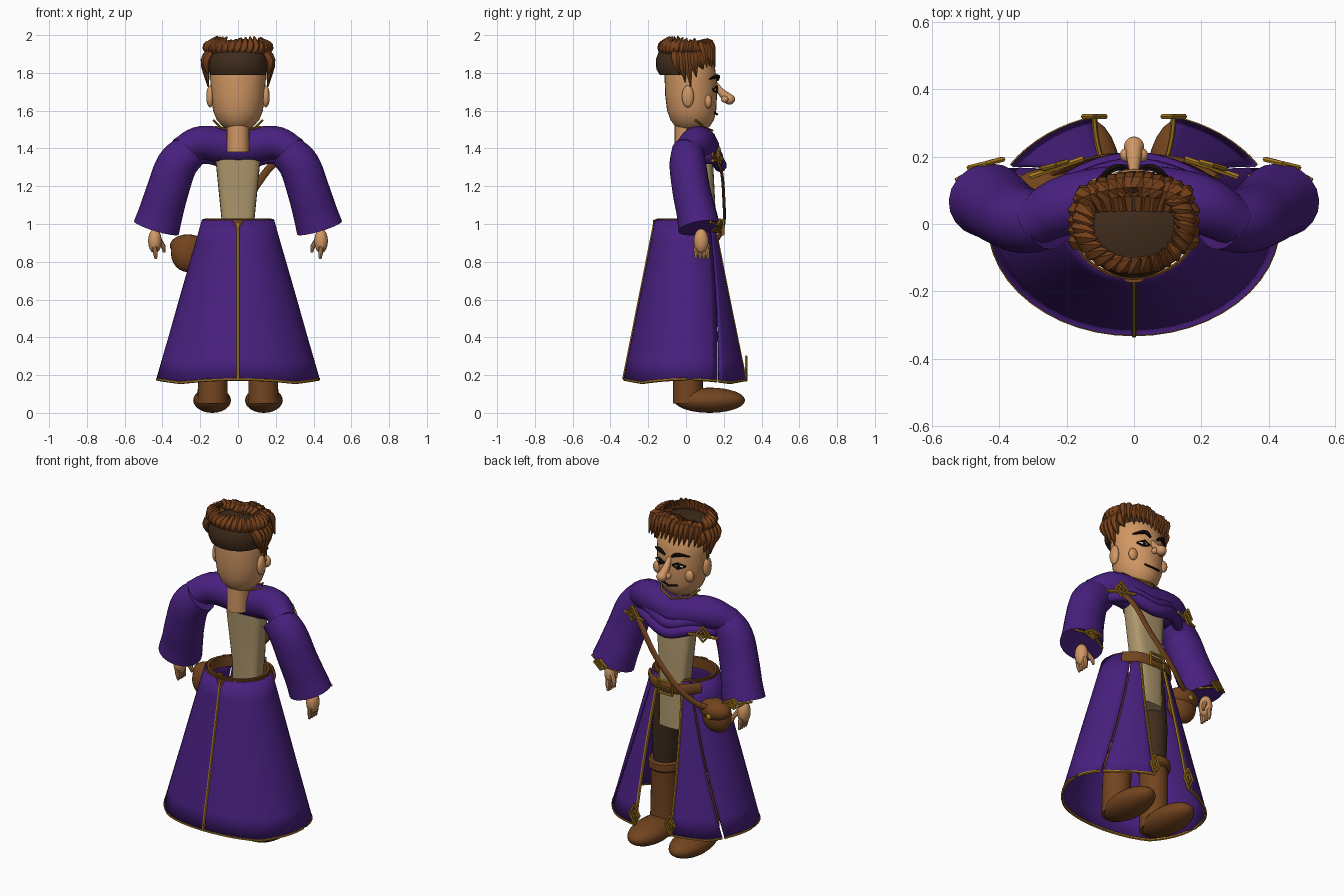
import bpy, bmesh, random
from math import sin, cos, pi, radians
from mathutils import Vector as V

if "Cube" in bpy.data.objects:
    bpy.data.objects.remove(bpy.data.objects["Cube"])

random.seed(4)

def material(name, r, g, b):
    m = bpy.data.materials.new(name)
    m.diffuse_color = tuple((c / 255) ** 2.2 for c in (r, g, b)) + (1,)
    m.use_nodes = True
    m.node_tree.nodes["Principled BSDF"].inputs["Base Color"].default_value = m.diffuse_color
    return m

PURPLE = material("purple cloth", 74, 37, 126)
GOLD = material("gold trim", 168, 124, 38)
TAN = material("tan linen", 172, 150, 108)
SKIN = material("skin", 208, 150, 100)
LEATHER = material("brown leather", 114, 70, 36)
HAIR = material("brown hair", 116, 66, 32)
DARK = material("dark brown", 66, 48, 34)
BLACK = material("black", 28, 22, 20)
WHITE = material("eye white", 215, 205, 190)

def mesh(name, verts, faces, mat):
    me = bpy.data.meshes.new(name)
    me.from_pydata([tuple(v) for v in verts], [], faces)
    bm = bmesh.new()
    bm.from_mesh(me)
    bmesh.ops.recalc_face_normals(bm, faces=bm.faces)
    bm.to_mesh(me)
    bm.free()
    me.materials.append(mat)
    ob = bpy.data.objects.new(name, me)
    bpy.context.collection.objects.link(ob)
    return ob

def loft(name, rings, mat):
    """Skin equal closed rings and cap both ends."""
    n = len(rings[0])
    verts = [p for r in rings for p in r]
    faces = [(i*n+j, i*n+(j+1) % n, (i+1)*n+(j+1) % n, (i+1)*n+j)
             for i in range(len(rings)-1) for j in range(n)]
    faces += [tuple(range(n))[::-1], tuple(range(len(verts)-n, len(verts)))]
    return mesh(name, verts, faces, mat)

def stack(name, rows, mat, n=24, power=1.0):
    """Rows of (z, centre x, centre y, radius x, radius y)."""
    def sp(v):
        return abs(v) ** power * (1 if v > 0 else -1)
    return loft(name, [[(cx + rx*sp(cos(2*pi*k/n)), cy + ry*sp(sin(2*pi*k/n)), z)
                        for k in range(n)] for z, cx, cy, rx, ry in rows], mat)

def smooth(pts, n=5):
    """Catmull-Rom through points of (x, y, z, radius)."""
    p = [V(q) for q in pts]
    p = [p[0]*2 - p[1]] + p + [p[-1]*2 - p[-2]]
    out = []
    for i in range(1, len(p)-2):
        a, b, c, d = p[i-1:i+3]
        for k in range(n):
            t = k / n
            out.append(0.5*(2*b + (c-a)*t + (2*a-5*b+4*c-d)*t*t + (3*b-a-3*c+d)*t**3))
    return out + [p[-2]]

def tube(name, pts, mat, sides=8, flat=1.0, ref=(0, 1, 0)):
    """Sweep along (x, y, z, radius); flat scales the thickness along ref."""
    c = [V(p[:3]) for p in pts]
    rings = []
    for i, p in enumerate(c):
        t = (c[min(i+1, len(c)-1)] - c[max(i-1, 0)]).normalized()
        u = t.cross(V(ref))
        u = u.normalized() if u.length > 1e-3 else t.orthogonal().normalized()
        w = u.cross(t)
        r = pts[i][3]
        rings.append([p + u*r*cos(2*pi*k/sides) + w*r*flat*sin(2*pi*k/sides) for k in range(sides)])
    return loft(name, rings, mat)

def wire(name, pts, r=0.007, mat=GOLD):
    return tube(name, [tuple(p)[:3] + (r,) for p in pts], mat, 6)

def ball(name, loc, size, mat, seg=20):
    x, y, z = loc
    return stack(name, [(z + size[2]*sin(a), x, y, size[0]*cos(a), size[1]*cos(a))
                        for a in [radians(-89 + 178*i/12) for i in range(13)]], mat, seg)

def diamond(name, c, w, h, slope=0.0):
    """Upright lozenge outline with a small lozenge inside."""
    for k, part in ((1, "_rim"), (0.45, "_core")):
        p = [(c[0]+a*w*k, c[1]+a*w*k*slope, c[2]+b*h*k) for a, b in
             ((0, 1), (1, 0), (0, -1), (-1, 0), (0, 1), (1, 0))]
        wire(name + part, p, 0.008)

# head, neck and ears
stack("head", [(1.495, 0, .035, .045, .06), (1.515, 0, .035, .08, .09), (1.55, 0, .033, .112, .115),
               (1.60, 0, .03, .132, .13), (1.68, 0, .027, .142, .137), (1.76, 0, .025, .147, .138),
               (1.84, 0, .02, .147, .132), (1.90, 0, .01, .12, .105), (1.93, 0, .005, .06, .06)], SKIN, 32)
stack("neck", [(1.38, 0, .0, .06, .06), (1.53, 0, .0, .06, .06)], SKIN)
for s in (1, -1):
    ball("ear", (s*.148, .01, 1.675), (.02, .032, .058), SKIN)
    ball("cheek", (s*.105, .118, 1.648), (.028, .02, .036), SKIN)
    ball("eye", (s*.06, .15, 1.712), (.03, .011, .015), WHITE)
    ball("iris", (s*.06, .158, 1.712), (.012, .006, .013), BLACK)
    for z, nm in ((.018, "upper_lid"), (-.016, "lower_lid")):
        wire(nm, [(s*.026, .166, 1.712), (s*.06, .166, 1.712+z), (s*.098, .142, 1.712)], .005, BLACK)
    tube("eyebrow", smooth([(s*.022, .168, 1.762, .006), (s*.06, .166, 1.782, .012),
                            (s*.115, .125, 1.768, .004)]), BLACK, 6)
    ball("nostril", (s*.024, .205, 1.66), (.018, .02, .018), SKIN)
tube("nose_bridge", smooth([(0, .15, 1.75, .012), (0, .185, 1.70, .02), (0, .225, 1.665, .026)]), SKIN, 12)
ball("nose_tip", (0, .23, 1.66), (.03, .03, .028), SKIN)
wire("mouth", [(-.05, .15, 1.588), (0, .165, 1.58), (.05, .15, 1.592)], .006, BLACK)

# dark undercut cap with locks around it
stack("hair_cap", [(1.79, 0, -.015, .145, .125), (1.82, 0, -.012, .157, .145), (1.87, 0, -.012, .158, .148),
                   (1.91, 0, -.01, .145, .135), (1.935, 0, -.005, .10, .09)], DARK, 32)
def lock(name, a, b, c, r):
    tube(name, smooth([tuple(a)+(r*.55,), tuple(b)+(r,), tuple(c)+(.003,)], 4), HAIR, 6)
for i in range(12):
    x = -.15 + .3*i/11
    d = random.uniform(-.012, .012)
    edge = abs(x) / .15
    lock("fringe_lock", (x*.8, .04, 1.935+d), (x, .125-.035*edge**2, 1.945+d),
         (x+.018, .155-.045*edge**2, 1.835+d), .026)
for i in range(20):
    a = radians(155 + 230*i/19)
    h = random.uniform(-.015, .012)
    lock("crown_lock", (.15*cos(a), .12*sin(a)-.005, 1.905), (.16*cos(a+.1), .125*sin(a+.1), 1.94),
         (.12*cos(a+.25), .1*sin(a+.25), 1.985+h), .028)
for s in (1, -1):
    for y, z in ((-.04, 1.79), (-.01, 1.75), (.02, 1.725), (.05, 1.78), (.085, 1.82)):
        out = .155 if y > .06 else .17
        lock("side_lock", (s*.125, y-.02, 1.93), (s*out, y-.01, 1.865), (s*(out-.012), y+.005, z), .028)

# tunic
stack("tunic", [(.73, 0, .10, .085, .065), (1.0, 0, .10, .085, .06), (1.2, 0, .09, .105, .06),
                (1.40, 0, .08, .125, .06)], TAN, 24, .6)

# draped cowl: thick roll with front folds
tube("cowl_roll", smooth([(s*x, y, z, r) for s, x, y, z, r in
     ((-1, .31, .0, 1.385, .07), (-1, .19, .06, 1.43, .09), (1, 0, .085, 1.405, .092),
      (1, .19, .06, 1.43, .09), (1, .31, .0, 1.385, .07))]), PURPLE, 14)
for k in range(3):
    z, y = 1.455 - .045*k, .13 + .018*k
    tube("cowl_fold", smooth([(-.27, .06, z-.03, .025), (-.15, y-.02, z-.015, .033), (0, y+.015, z-.055, .035),
                              (.15, y-.02, z-.015, .033), (.27, .06, z-.03, .025)]), PURPLE, 10)
wire("collar_trim", [(-.13, .05, 1.55), (-.09, .10, 1.51), (0, .14, 1.495), (.09, .10, 1.51), (.13, .05, 1.55)], .006)
wire("nape_trim", [(-.12, .06, 1.515), (-.05, -.0, 1.50), (.05, -.0, 1.50), (.12, .06, 1.515)], .005)

for s in (1, -1):
    # sleeves with gold cuffs
    tube("sleeve", smooth([(s*.25, .01, 1.39, .095), (s*.325, .01, 1.31, .108), (s*.375, .03, 1.17, .112),
                           (s*.408, .055, 1.06, .117), (s*.432, .07, .98, .124)]), PURPLE, 20, .9)
    wire("cuff_trim", [(s*.53, .13, 1.012), (s*.44, .178, .99), (s*.34, .14, .962)], .007)
    diamond("cuff_clasp", (s*.44, .18, .995), .05, .028, -.25*s)
    # hands
    ball("palm", (s*.44, .08, .91), (.036, .04, .065), SKIN, 14)
    for k in range(4):
        y = .05 + .02*k
        tube("finger", [(s*.44, y, .88, .013), (s*.438, y+.004, .845, .012), (s*.435, y+.006, .815, .007)], SKIN, 8)
    tube("thumb", [(s*.42, .10, .92, .014), (s*.395, .118, .88, .013), (s*.39, .122, .85, .007)], SKIN, 8)
    # chest clasps
    diamond("chest_clasp", (s*.235, .175, 1.355), .035, .045, -.3*s)
    wire("chest_bar", [(s*.15, .195, 1.345), (s*.31, .14, 1.335)], .009)
    # trousers, boots and feet
    stack("trouser_leg", [(.4, s*.12, .02, .068, .07), (.65, s*.10, .04, .08, .08), (.9, s*.075, .05, .08, .08)], DARK)
    stack("boot_shaft", [(.05, s*.135, .01, .08, .08), (.25, s*.132, .01, .078, .078), (.44, s*.12, .02, .08, .082)], LEATHER)
    stack("boot_cuff", [(.41, s*.12, .02, .085, .085), (.42, s*.12, .02, .094, .094),
                        (.46, s*.12, .02, .094, .094), (.47, s*.12, .02, .085, .085)], LEATHER)
    ball("boot_foot", (s*.137, .125, .067), (.1, .188, .067), LEATHER, 24)

# open robe skirt: back panel and two front panels
def robe(a, t, out=0.0):
    """Point at angle a, t = 0 at the waist and 1 at the hem."""
    z = 1.02 - .86*t + t*.018*abs(cos(a*2))
    return V(((.187+.241*t+out)*cos(a), (.16+.167*t+out)*sin(a), z))

def panel(name, top, hem, n, rows=8):
    verts, faces = [], []
    for i in range(rows+1):
        t = i / rows
        lo, hi = [radians(top[k]*(1-t) + hem[k]*t) for k in (0, 1)]
        verts += [robe(lo + (hi-lo)*j/n, t) for j in range(n+1)]
    w = n + 1
    faces = [(i*w+j, i*w+j+1, i*w+w+j+1, i*w+w+j) for i in range(rows) for j in range(n)]
    ob = mesh(name, verts, faces, PURPLE)
    mod = ob.modifiers.new("thickness", 'SOLIDIFY')
    mod.thickness, mod.offset = .01, 0
    wire(name + "_hem_trim", verts[-w:], .008)
    return verts[::w], verts[w-1::w]

panel("robe_back", (130, 410), (150, 390), 32)
for top, hem, side in (((52, 65), (32, 74), 1), ((115, 128), (106, 148), 0)):
    edge = panel("robe_front", top, hem, 8)[side]
    wire("front_edge_trim", edge, .009)
    diamond("hem_clasp", edge[-1] + V((0, .005, .06)), .032, .062)
wire("back_seam_trim", [robe(-pi/2, t, .004) for t in (.02, 1)], .008)
wire("waist_trim", [robe(radians(a), 0) for a in range(130, 411, 10)], .006, LEATHER)
tube("back_belt_tab", [(0, -.166, 1.022, .03), (0, -.172, .96, .004)], LEATHER, 8, .3)

# belt and buckle
def belt_ring(o, z):
    return [((.178+o)*cos(2*pi*k/40), (.155+o)*sin(2*pi*k/40) + .002, z) for k in range(40)]
rings = [belt_ring(0, .965), belt_ring(0, 1.03), belt_ring(-.014, 1.03), belt_ring(-.014, .965)]
mesh("belt", sum(rings, []), [(r*40+k, r*40+(k+1) % 40, (r+1) % 4*40+(k+1) % 40, (r+1) % 4*40+k)
                              for r in range(4) for k in range(40)], LEATHER)
tube("front_belt", smooth([(-.17, .10, .99, .032), (-.1, .165, .985, .032), (0, .182, .98, .032),
                           (.1, .165, .985, .032), (.17, .10, .99, .032)]), LEATHER, 8, .3)
wire("buckle", [(-.045, .196, 1.02), (.045, .196, 1.02), (.045, .196, .945), (-.045, .196, .945),
                (-.045, .196, 1.02), (.045, .196, 1.02)], .009)
wire("buckle_pin", [(-.04, .2, .982), (.04, .2, .982)], .006)

# satchel and cross strap
ball("satchel", (-.265, .085, .845), (.09, .062, .1), LEATHER, 24)
ball("satchel_flap", (-.265, .1, .885), (.096, .065, .06), LEATHER, 24)
ball("satchel_stud", (-.265, .165, .865), (.016, .01, .016), GOLD, 12)
tube("satchel_strap", smooth([(.25, .14, 1.37, .02), (.16, .185, 1.29, .02), (.05, .2, 1.14, .02),
                              (-.09, .2, 1.0, .02), (-.2, .165, .92, .02), (-.29, .12, .9, .02)]), LEATHER, 8, .4)

# smooth shading with sharp edges kept
bpy.ops.object.select_all(action='SELECT')
bpy.context.view_layer.objects.active = bpy.data.objects["head"]
bpy.ops.object.shade_smooth_by_angle(angle=radians(40))
